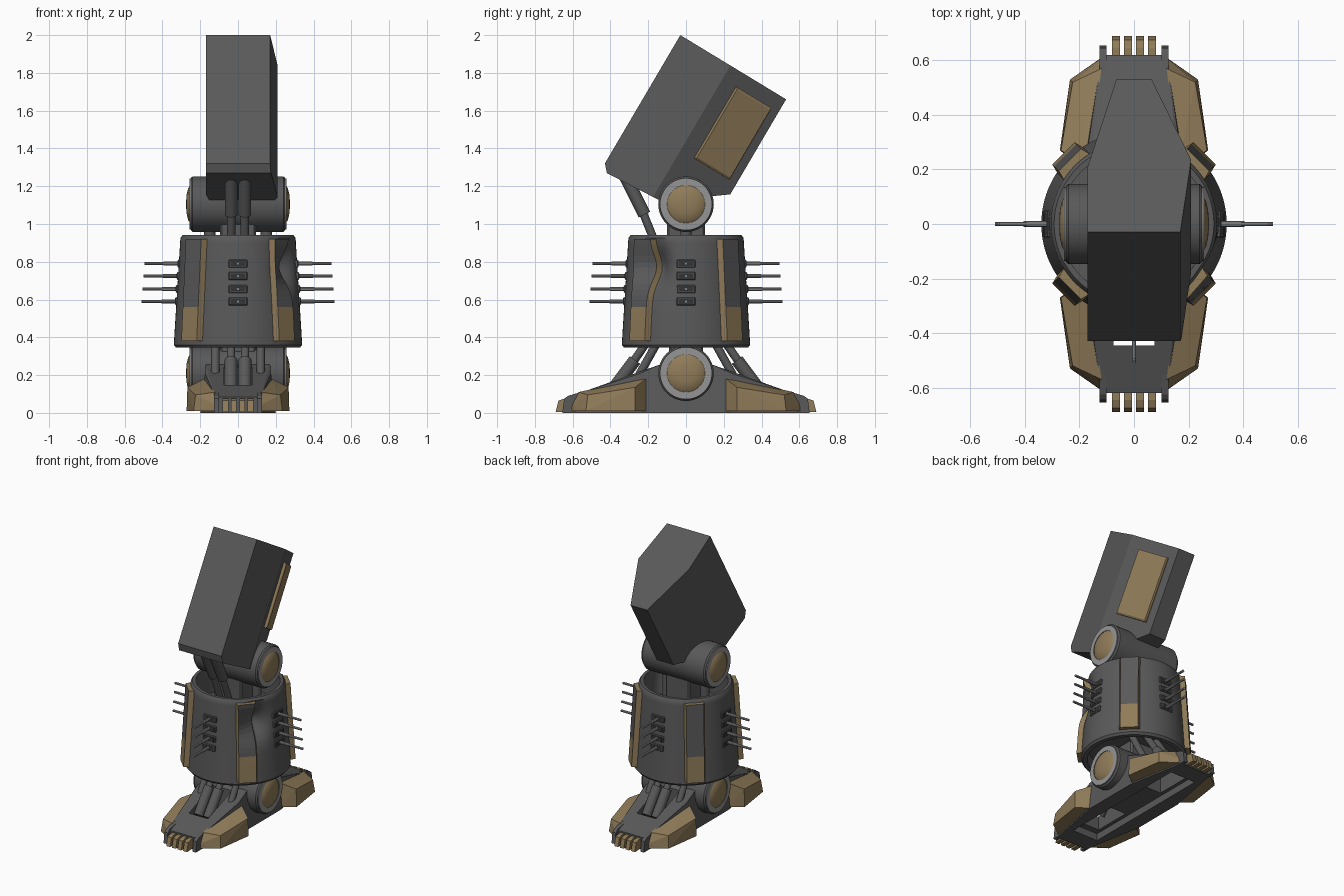
import bpy, bmesh, math
from mathutils import Vector, Matrix

if "Cube" in bpy.data.objects:
    bpy.data.objects.remove(bpy.data.objects["Cube"], do_unlink=True)


def material(name, r, g, b):
    m = bpy.data.materials.new(name)
    m.use_nodes = True
    m.diffuse_color = (r, g, b, 1)
    m.node_tree.nodes["Principled BSDF"].inputs["Base Color"].default_value = (r, g, b, 1)
    return m


DARK = material("dark grey armour", .1, .1, .1)
BROWN = material("bronze brown", .28, .2, .1)
STEEL = material("light steel", .3, .3, .3)
BLACK = material("vent black", .035, .035, .035)


def finish(name, bm, *mats, smooth=False):
    bmesh.ops.recalc_face_normals(bm, faces=bm.faces)
    me = bpy.data.meshes.new(name)
    bm.to_mesh(me)
    bm.free()
    ob = bpy.data.objects.new(name, me)
    bpy.context.collection.objects.link(ob)
    for m in mats:
        me.materials.append(m)
    if smooth:
        bpy.ops.object.select_all(action='DESELECT')
        ob.select_set(True)
        bpy.context.view_layer.objects.active = ob
        bpy.ops.object.shade_smooth_by_angle(angle=math.radians(35))
    return ob


def box(name, centre, size, mat, turn=0, bevel=0):
    bm = bmesh.new()
    bmesh.ops.create_cube(bm, size=1)
    bmesh.ops.scale(bm, vec=size, verts=bm.verts)
    if bevel:
        bmesh.ops.bevel(bm, geom=bm.edges[:], offset=bevel, segments=1, affect='EDGES')
    bm.transform(Matrix.Rotation(turn, 4, 'Z') @ Matrix.Translation(centre))
    return finish(name, bm, mat)


def rod(name, a, b, r, mat, sides=16):
    a, b = Vector(a), Vector(b)
    bm = bmesh.new()
    bmesh.ops.create_cone(bm, cap_ends=True, segments=sides, radius1=r, radius2=r, depth=(b - a).length)
    turn = (b - a).to_track_quat('Z', 'Y').to_matrix().to_4x4()
    bm.transform(Matrix.Translation((a + b) / 2) @ turn)
    return finish(name, bm, mat, smooth=True)


def lathe(name, profile, mat, matrix=Matrix(), sides=48, deform=None):
    """Spin (radius, height) points round z."""
    bm = bmesh.new()
    vs = [bm.verts.new((r, 0, z)) for r, z in profile]
    es = [bm.edges.new(p) for p in zip(vs, vs[1:])]
    bmesh.ops.spin(bm, geom=vs + es, cent=(0, 0, 0), axis=(0, 0, 1), angle=math.tau, steps=sides)
    bmesh.ops.remove_doubles(bm, verts=bm.verts, dist=.0005)
    if deform:
        for v in bm.verts:
            deform(v)
    bm.transform(matrix)
    return finish(name, bm, mat, smooth=True)


def hull(name, points, mat):
    bm = bmesh.new()
    for p in points:
        bm.verts.new(p)
    bmesh.ops.convex_hull(bm, input=bm.verts)
    bmesh.ops.dissolve_limit(bm, angle_limit=.02, verts=bm.verts, edges=bm.edges)
    return finish(name, bm, mat)


def cut(target, cutter):
    mod = target.modifiers.new("cut", 'BOOLEAN')
    mod.operation, mod.object, mod.solver = 'DIFFERENCE', cutter, 'EXACT'
    cutter.hide_render = True
    cutter.hide_set(True)
    bpy.context.view_layer.update()
    bpy.ops.object.select_all(action='DESELECT')
    target.select_set(True)
    bpy.context.view_layer.objects.active = target
    bpy.ops.object.modifier_apply(modifier=mod.name)
    bpy.data.objects.remove(cutter, do_unlink=True)


def shin_radius(z):
    return .34 - (z - .36) * .062


def dent(v):
    """Battle dent pressed into one side of the shin."""
    r = math.hypot(v.co.x, v.co.y)
    if r > .2:
        a = math.atan2(v.co.y, v.co.x) + .56
        d = .085 * math.exp(-(a / .24) ** 2 - ((v.co.z - .77) / .1) ** 2)
        v.co.x *= 1 - d / r
        v.co.y *= 1 - d / r


# Thigh: faceted prism leaning back, lower end trimmed by two planes
top = Vector((0, -.03, 2))
deep = Vector((0, .855, -.519))
down = Vector((0, -.507, -.862))
bm = bmesh.new()
section = [(-.17, 0), (.17, 0), (.21, .31), (.065, .655), (-.065, .655), (-.17, .28)]
face = bm.faces.new([bm.verts.new(top + Vector((x, 0, 0)) + deep * d) for x, d in section])
new = bmesh.ops.extrude_face_region(bm, geom=[face])["geom"]
bmesh.ops.translate(bm, vec=down * 1.1, verts=[v for v in new if isinstance(v, bmesh.types.BMVert)])
for point, normal in (((0, -.43, 1.325), (0, -.98, -.2)),
                      ((0, -.42, 1.27), (0, -.46, -.89)),
                      ((0, -.13, 1.12), (0, .1, -.99))):
    g = bm.verts[:] + bm.edges[:] + bm.faces[:]
    out = bmesh.ops.bisect_plane(bm, geom=g, plane_co=point, plane_no=normal, clear_outer=True)
    bmesh.ops.edgeloop_fill(bm, edges=[e for e in out["geom_cut"] if isinstance(e, bmesh.types.BMEdge)])
finish("thigh", bm, DARK)

# Raised panel on one rear facet of the thigh
facet = Vector((-.145, 0, 0)) + deep * .345
out_dir = facet.cross(down).normalized()
if out_dir.x < 0:
    out_dir = -out_dir
corner = top + Vector((.21, 0, 0)) + deep * .31
panel = []
for lift, inset in ((-.01, 0), (.012, 0), (.02, .012)):
    for t in (.24 + inset, .86 - inset):
        for s in (.08 + inset, .52 - inset):
            panel.append(corner + facet * t + down * s + out_dir * lift)
hull("thigh_panel", panel, BROWN)

# Knee and ankle joints with ringed caps
cap = [(0, .276), (.05, .272), (.085, .264), (.103, .25), (.103, .22)]
ring = [(.1, .24), (.1, .256), (.135, .256), (.135, .24)]
barrel = [(0, -.25), (.138, -.25), (.147, -.24), (.147, .24), (.138, .25), (0, .25)]
for name, z in (("knee", 1.105), ("ankle", .21)):
    for label, side in (("left", 1), ("right", -1)):
        m = Matrix.Translation((0, 0, z)) @ Matrix.Rotation(side * math.pi / 2, 4, 'Y')
        lathe(f"{name}_cap_{label}", cap, BROWN, m)
        lathe(f"{name}_ring_{label}", ring, STEEL, m)
    lathe(f"{name}_barrel", barrel, DARK, m)

# Shin shell: tapered tube, hollow at both ends
wall = [(shin_radius(z), z) for z in [.36 + .03 * i for i in range(19)] + [.925]]
inner = [(.275, .85 - .05 * i) for i in range(3)]
lathe("shin_shell", [(0, .42), (.29, .42), (.3, .345), (.328, .345)] + wall
      + [(.293, .942), (.272, .942)] + inner + [(0, .75)], DARK, sides=96, deform=dent)

# Armour strips at the four diagonals of the shin
for i in range(4):
    bm = bmesh.new()
    bmesh.ops.create_cube(bm, size=1)
    rising = [e for e in bm.edges if abs(e.verts[0].co.z - e.verts[1].co.z) > .5]
    bmesh.ops.subdivide_edges(bm, edges=rising, cuts=17, use_grid_fill=True)
    for v in bm.verts:
        z = .65 + v.co.z * .54
        outer = v.co.x > 0
        v.co = (shin_radius(z) + (.028 if outer else -.02), v.co.y * (.115 if outer else .14), z)
    bm.normal_update()
    for f in bm.faces:
        if f.normal.x > .8 and f.calc_center_median().z > .55:
            f.material_index = 1
    bm.transform(Matrix.Rotation(math.pi / 4 + i * math.pi / 2, 4, 'Z'))
    for v in bm.verts:
        dent(v)
    finish(f"shin_strip_{i + 1}", bm, BROWN, DARK)

# Vents with steel spikes on the four sides of the shin
for i in range(4):
    turn = i * math.pi / 2
    way = Vector((math.cos(turn), math.sin(turn), 0))
    for j, z in enumerate((.79, .725, .655, .59)):
        r = shin_radius(z)
        up = Vector((0, 0, z))
        box(f"vent_frame_{i + 1}_{j + 1}", (r - .006, 0, z), (.025, .1, .042), DARK, turn, .004)
        box(f"vent_slot_{i + 1}_{j + 1}", (r + .004, 0, z), (.008, .08, .026), BLACK, turn)
        rod(f"spike_sleeve_{i + 1}_{j + 1}", way * (r - .02) + up, way * (r + .08) + up, .011, STEEL, 10)
        rod(f"spike_tip_{i + 1}_{j + 1}", way * r + up, way * (.495 + .005 * j) + up, .008, STEEL, 10)

# Neck and ankle supports
box("knee_support", (0, 0, .9), (.19, .2, .34), DARK, bevel=.01)
box("ankle_support", (0, 0, .36), (.19, .18, .2), DARK, bevel=.01)
for x in (-.15, .15):
    rod("knee_stud", (x, 0, .74), (x, 0, .97), .03, DARK)

# Knee pistons, front pair
for x in (-.036, .036):
    rod("knee_piston_sleeve", (x, -.32, 1.25), (x, -.22, 1.05), .034, DARK)
    rod("knee_piston_rod", (x, -.24, 1.09), (x, -.11, .77), .022, DARK)

# Foot body: symmetrical wedge, hollow underneath with a piston slot at each end
half = []
for s in (-1, 1):
    for x in (-1, 1):
        half += [(x * .12, s * .62, 0), (x * .12, s * .62, .085), (x * .175, s * .24, .21),
                 (x * .2, s * .2, 0), (x * .17, s * .14, .255)]
foot = hull("foot_body", half, DARK)
cut(foot, box("cutter_under", (0, 0, 0), (.2, .98, .1), DARK))
for s in (-1, 1):
    cut(foot, box("cutter_slot", (0, s * .31, .1), (.15, .27, .5), DARK))

for end, s in (("front", -1), ("back", 1)):
    # Toes and the prongs beside them
    for x in (-.066, -.022, .022, .066):
        hull(f"{end}_toe", [(x + w, s * y, z) for w in (-.015, .015)
                            for y, z in ((.58, .005), (.69, .005), (.675, .065), (.645, .075), (.58, .075))], BROWN)
    for side in (-1, 1):
        hull(f"{end}_prong", [(side * x, s * y, z) for x in (.1, .127)
                              for y, z in ((.55, 0), (.655, 0), (.645, .075), (.625, .09), (.55, .112))], DARK)
        # Side armour wedges
        hull(f"{end}_foot_armour", [(side * x, s * y, z) for x, y, z in (
            (.16, .2, .19), (.12, .57, .11), (.115, .61, .04), (.12, .61, .01), (.18, .2, .01),
            (.268, .27, .135), (.225, .52, .095), (.235, .53, .01), (.272, .27, .01))], BROWN)
        # Ankle pistons
        x = side * .037
        rod(f"{end}_ankle_sleeve", (x, s * .39, .12), (x, s * .27, .28), .034, DARK)
        rod(f"{end}_ankle_rod", (x, s * .3, .24), (x, s * .17, .43), .022, DARK)
        x = side * .12
        rod(f"{end}_outer_ankle_rod", (x, s * .26, .18), (x, s * .12, .43), .022, DARK)
